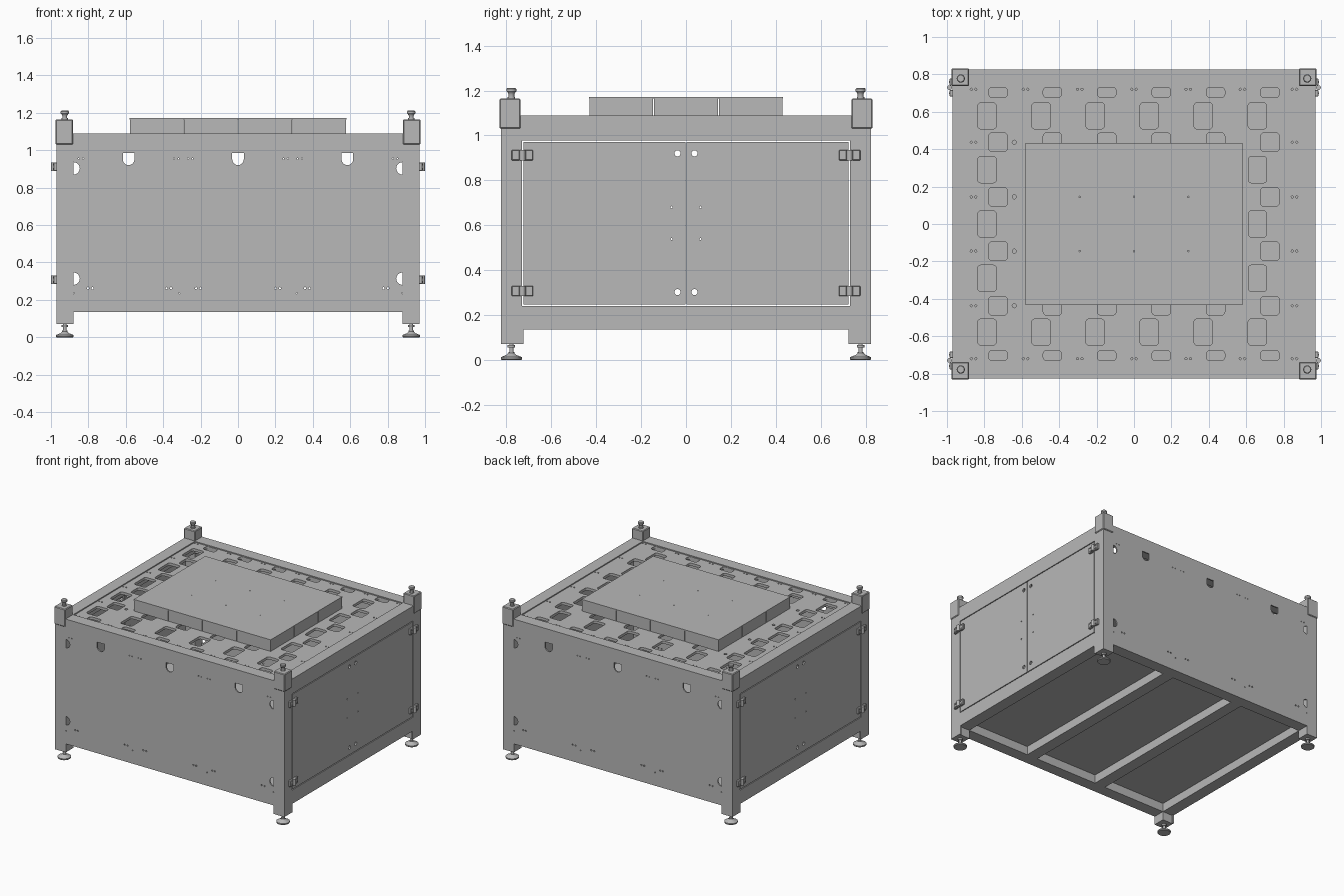
import bpy, bmesh, math
from mathutils import Matrix, Euler, Vector

cube = bpy.data.objects.get("Cube")
if cube:
    bpy.data.objects.remove(cube, do_unlink=True)

steel = bpy.data.materials.new("steel_grey")
steel.use_nodes = True
GREY = (0.48, 0.48, 0.48, 1)
steel.diffuse_color = GREY
steel.node_tree.nodes["Principled BSDF"].inputs["Base Color"].default_value = GREY

# Half sizes of the cabinet and its main heights
HX, HY, TUBE = 0.97, 0.825, 0.09
LEG, BASE, TOP = 0.07, 0.135, 1.09
PI = math.pi


def add(name, mesh):
    ob = bpy.data.objects.new(name, mesh)
    bpy.context.collection.objects.link(ob)
    mesh.materials.clear()
    mesh.materials.append(steel)
    return ob


def box(name, x0, x1, y0, y1, z0, z1, bevel=0):
    bm = bmesh.new()
    bmesh.ops.create_cube(bm, size=1)
    bm.transform(Matrix.Translation(((x0 + x1) / 2, (y0 + y1) / 2, (z0 + z1) / 2))
                 @ Matrix.Diagonal((abs(x1 - x0), abs(y1 - y0), abs(z1 - z0), 1)))
    if bevel:
        bmesh.ops.bevel(bm, geom=bm.edges[:], offset=bevel, segments=1, affect='EDGES')
    me = bpy.data.meshes.new(name)
    bm.to_mesh(me)
    bm.free()
    return add(name, me)


def lathe(name, profile, x, y, n=24):
    """Turned part from (radius, z) points, closed at both ends."""
    bm = bmesh.new()
    rings = [[bm.verts.new((x + r * math.cos(2 * PI * i / n), y + r * math.sin(2 * PI * i / n), z))
              for i in range(n)] for r, z in profile]
    for a, b in zip(rings, rings[1:]):
        for i in range(n):
            j = (i + 1) % n
            bm.faces.new((a[i], a[j], b[j], b[i]))
    bm.faces.new(rings[0][::-1])
    bm.faces.new(rings[-1])
    me = bpy.data.meshes.new(name)
    bm.to_mesh(me)
    bm.free()
    ob = add(name, me)
    bpy.ops.object.select_all(action='DESELECT')
    ob.select_set(True)
    bpy.context.view_layer.objects.active = ob
    bpy.ops.object.shade_smooth_by_angle(angle=math.radians(35))
    return ob


# Outline helpers in the plane of a sheet
def rect(x0, x1, y0, y1):
    return [(x0, y0), (x1, y0), (x1, y1), (x0, y1)]


def circle(x, y, r, n=12):
    return [(x + r * math.cos(2 * PI * i / n), y + r * math.sin(2 * PI * i / n)) for i in range(n)]


def rounded(x, y, w, h, r=0.016):
    pts = []
    for k, (sx, sy) in enumerate(((1, 1), (-1, 1), (-1, -1), (1, -1))):
        for i in range(4):
            a = PI / 2 * (k + i / 3)
            pts.append((x + sx * (w / 2 - r) + r * math.cos(a), y + sy * (h / 2 - r) + r * math.sin(a)))
    return pts


def half_moon(x, y, r, straight, turn):
    """Flat edge centred on x, y; the round end points along turn."""
    pts = [(0, -r)] if straight else []
    pts += [(straight + r * math.cos(a), r * math.sin(a)) for a in (PI * (i / 12 - 0.5) for i in range(13))]
    pts += [(0, r)] if straight else []
    c, s = math.cos(turn), math.sin(turn)
    return [(x + c * u - s * v, y + s * u + c * v) for u, v in pts]


def pair(x, y, r=0.006, gap=0.012):
    return [circle(x - gap, y, r, 8), circle(x + gap, y, r, 8)]


def sheet(name, outline, holes, thick, centre, rot=(0, 0, 0)):
    """Flat sheet with cut-outs, thickness centred on its plane."""
    cu = bpy.data.curves.new(name, 'CURVE')
    cu.dimensions, cu.fill_mode, cu.extrude = '2D', 'BOTH', thick / 2
    for pts in [outline] + holes:
        sp = cu.splines.new('POLY')
        sp.points.add(len(pts) - 1)
        for p, (u, v) in zip(sp.points, pts):
            p.co = (u, v, 0, 1)
        sp.use_cyclic_u = True
    tmp = bpy.data.objects.new(name + "_curve", cu)
    bpy.context.collection.objects.link(tmp)
    dg = bpy.context.evaluated_depsgraph_get()
    me = bpy.data.meshes.new_from_object(tmp.evaluated_get(dg))
    bpy.data.objects.remove(tmp, do_unlink=True)
    me.transform(Matrix.Translation(Vector(centre)) @ Euler(rot).to_matrix().to_4x4())
    me.shade_flat()
    return add(name, me)


def skin_outline(half):
    inner = half - TUBE
    return [(-half, LEG), (-inner, LEG), (-inner, BASE), (inner, BASE), (inner, LEG),
            (half, LEG), (half, TOP), (-half, TOP)]


# Front and back skins with cable openings
holes = [half_moon(x, 0.985, 0.031, 0.034, -PI / 2) for x in (-0.585, 0, 0.585)]
for s in (-1, 1):
    for z in (0.903, 0.313):
        holes.append(half_moon(s * 0.879, z, 0.033, 0, 0 if s < 0 else PI))
    for x in (0.79, 0.37, 0.212):
        holes += pair(s * x, 0.262)
    for x in (0.84, 0.33, 0.255):
        holes += pair(s * x, 0.955, 0.004)
    holes += [circle(s * x, 0.236, 0.004, 8) for x in (0.877, 0.315)]
for name, s in (("front_skin", -1), ("back_skin", 1)):
    sheet(name, skin_outline(HX), holes, 0.01, (0, s * (HY - 0.005), 0), (PI / 2, 0, 0))

# Side frames with double doors
side_rot = (PI / 2, 0, PI / 2)
for side, s in (("left", 1), ("right", -1)):
    sheet(side + "_frame", skin_outline(HY - 0.01), [rect(-0.73, 0.73, 0.24, 0.977)],
          0.01, (s * (HX - 0.005), 0, 0), side_rot)
    for t in (-1, 1):
        y0, y1 = sorted((t * 0.002, t * 0.725))
        cuts = [circle(t * 0.038, z, 0.0135, 16) for z in (0.92, 0.302)]
        cuts += [circle(t * 0.064, z, 0.005, 8) for z in (0.68, 0.538)]
        sheet(side + "_door", rect(y0, y1, 0.246, 0.971), cuts, 0.012,
              (s * (HX - 0.006), 0, 0), side_rot)
        # Hinges: two leaves, a knuckle and screw heads
        for z in (0.912, 0.307):
            for u in (-1, 1):
                c = t * 0.729 + u * 0.03
                box("hinge_leaf", s * (HX - 0.002), s * 0.986, c - 0.018, c + 0.018,
                    z - 0.023, z + 0.023, 0.003)
                for v in (-1, 1):
                    box("hinge_screw", s * 0.98, s * 0.99, c - 0.005, c + 0.005,
                        z + v * 0.012 - 0.005, z + v * 0.012 + 0.005)
            lathe("hinge_knuckle", [(0.013, z - 0.023), (0.013, z + 0.023)], s * 0.986, t * 0.729, 16)

# Tube frame: rims, posts, floor and cross beams
ix, iy = HX - TUBE, HY - TUBE
for name, z0, z1 in (("top_rim", 1.0, TOP), ("bottom_rim", BASE, 0.205)):
    sheet(name, rect(-HX + 0.005, HX - 0.005, -HY + 0.005, HY - 0.005), [rect(-ix, ix, -iy, iy)],
          z1 - z0, (0, 0, (z0 + z1) / 2))
box("floor_panel", -0.96, 0.96, -0.815, 0.815, 0.2, 0.212)
for x in (-0.308, 0.308):
    box("cross_beam", x - 0.045, x + 0.045, -iy, iy, BASE, 0.203)

# Corners: posts, levelling feet, stacking blocks and pins
for sx in (-1, 1):
    for sy in (-1, 1):
        box("corner_post", sx * ix, sx * (HX - 0.004), sy * iy, sy * (HY - 0.004), LEG, 1.05)
        box("corner_block", sx * 0.882, sx * 0.976, sy * 0.738, sy * 0.831, 1.03, 1.165, 0.005)
        cx, cy = sx * 0.926, sy * 0.778
        lathe("levelling_foot", [(0.044, 0), (0.047, 0.004), (0.047, 0.012), (0.022, 0.022), (0.014, 0.03),
                                 (0.014, 0.036), (0.009, 0.036), (0.009, 0.055), (0.017, 0.055),
                                 (0.017, 0.066), (0.009, 0.066), (0.009, 0.075)], cx, cy)
        lathe("stacking_pin", [(0.017, 1.16), (0.017, 1.172), (0.013, 1.172), (0.013, 1.185), (0.016, 1.19),
                               (0.022, 1.197), (0.022, 1.207), (0.018, 1.212)], cx, cy)

# Deck plate with its pattern of pockets and fixing holes
cuts = []
for sy in (-1, 1):
    for i in range(6):
        cuts.append(rounded(-0.786 + 0.289 * i, sy * 0.578, 0.098, 0.14))
        cuts.append(rounded(-0.727 + 0.2908 * i, sy * 0.704, 0.098, 0.053))
        cuts.append(rounded(-0.727 + 0.2908 * i, sy * 0.437, 0.098, 0.1))
    for y in (0.145, 0.437, 0.72):
        for sx in (-1, 1):
            cuts += pair(sx * 0.858, sy * y)
    for y in (0.145, 0.437):
        cuts.append(circle(-0.64, sy * y, 0.011))
    for i in range(-2, 3):
        cuts += pair(i * 0.29, sy * 0.72)
for y in (-0.29, 0, 0.29):
    cuts += [rounded(x, y, 0.098, 0.14) for x in (-0.786, 0.66)]
for y in (-0.145, 0.145):
    cuts += [rounded(x, y, 0.098, 0.1) for x in (-0.727, 0.727)]
sheet("deck_plate", rect(-ix, ix, -iy, iy), cuts, 0.02, (0, 0, 1.072))

# Raised platform: blocks with narrow seams under one cover plate
for i in range(4):
    for j in range(3):
        x, y = -0.58 + 0.29 * i, -0.433 + 0.2887 * j
        box("platform_block", x + 0.002, x + 0.288, y + 0.002, y + 0.2867, 1.082, 1.164)
dots = [circle(x, y, 0.004, 8) for x in (-0.29, 0, 0.29) for y in (-0.145, 0.145)]
sheet("platform_cover", rect(-0.58, 0.58, -0.433, 0.433), dots, 0.008, (0, 0, 1.168))
